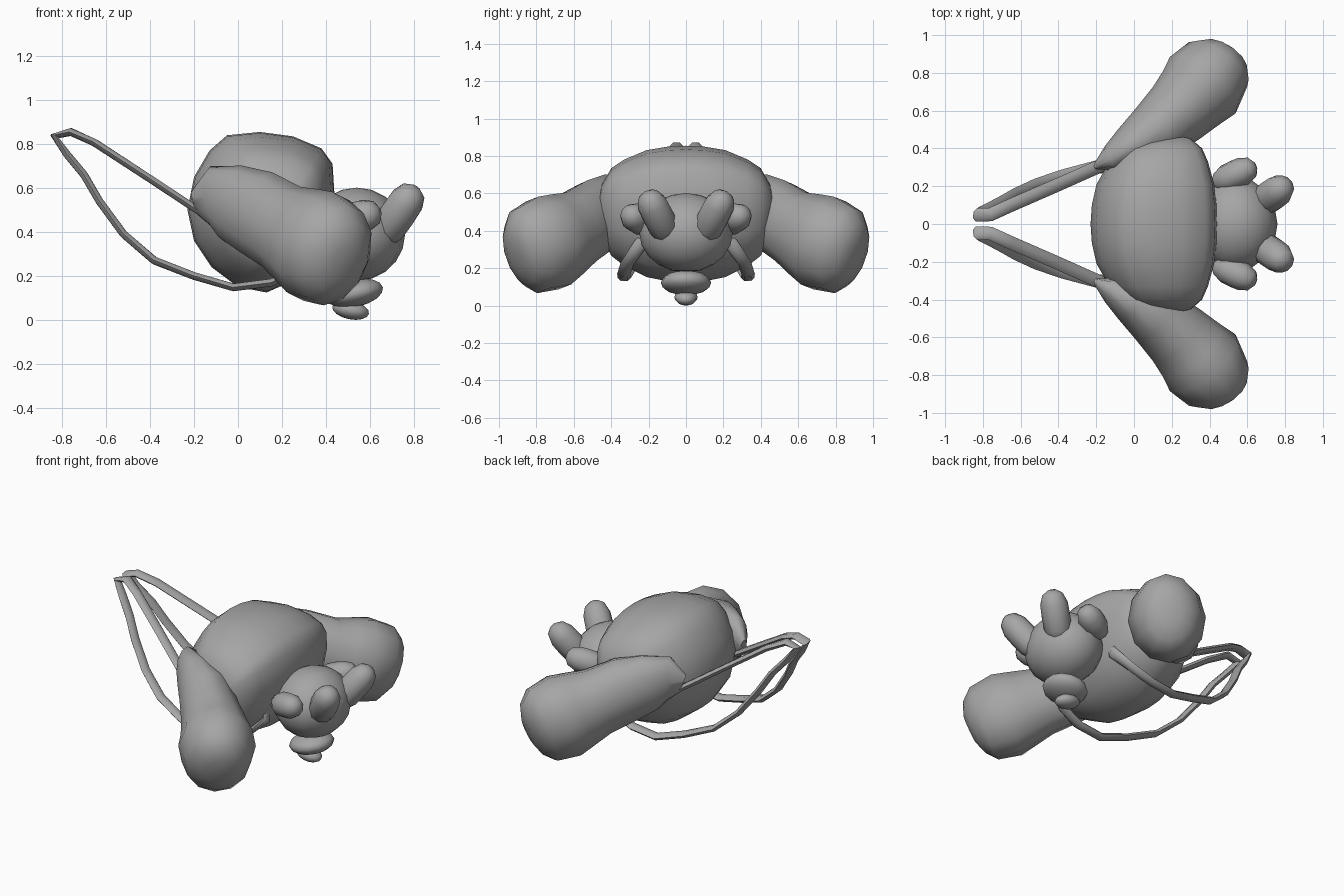
import bpy, bmesh, math
from mathutils import Vector, Matrix

if "Cube" in bpy.data.objects:
    bpy.data.objects.remove(bpy.data.objects["Cube"])

grey = bpy.data.materials.new("plain grey")
grey.diffuse_color = (0.38, 0.38, 0.38, 1)
grey.use_nodes = True
grey.node_tree.nodes["Principled BSDF"].inputs["Base Color"].default_value = grey.diffuse_color


def finish(name, bm, mirror=False, angle=60):
    bmesh.ops.recalc_face_normals(bm, faces=bm.faces[:])
    mesh = bpy.data.meshes.new(name)
    bm.to_mesh(mesh)
    bm.free()
    mesh.materials.append(grey)
    ob = bpy.data.objects.new(name, mesh)
    bpy.context.collection.objects.link(ob)
    bpy.ops.object.select_all(action='DESELECT')
    ob.select_set(True)
    bpy.context.view_layer.objects.active = ob
    bpy.ops.object.shade_smooth_by_angle(angle=math.radians(angle))
    if mirror:
        m = ob.modifiers.new("mirror", 'MIRROR')
        m.use_axis = (False, True, False)
        m.use_mirror_merge = False
    return ob


def loft(name, rings, **kw):
    """Skin a list of equal-length point rings and cap both ends."""
    bm = bmesh.new()
    vs = [[bm.verts.new(p) for p in ring] for ring in rings]
    n = len(vs[0])
    for a, b in zip(vs, vs[1:]):
        for i in range(n):
            j = (i + 1) % n
            bm.faces.new((a[i], a[j], b[j], b[i]))
    bm.faces.new(vs[0])
    bm.faces.new(vs[-1])
    return finish(name, bm, **kw)


def sweep(name, path, radii, side, sides, **kw):
    """Sweep an ellipse (sideways radius, other radius) along a path."""
    pts = [Vector(p) for p in path]
    side = Vector(side)
    rings = []
    for i, p in enumerate(pts):
        t = Vector((0, 0, 0))
        if i > 0:
            t += (p - pts[i - 1]).normalized()
        if i < len(pts) - 1:
            t += (pts[i + 1] - p).normalized()
        t.normalize()
        b = t.cross(side).normalized()
        n = b.cross(t).normalized()
        ra, rb = radii[i]
        rings.append([p + n * ra * math.cos(a) + b * rb * math.sin(a)
                      for a in (2 * math.pi * k / sides for k in range(sides))])
    return loft(name, rings, **kw)


def ellipsoid(name, centre, radii, tilt=0, seg=16, rows=10):
    bm = bmesh.new()
    bmesh.ops.create_uvsphere(bm, u_segments=seg, v_segments=rows, radius=1)
    bm.transform(Matrix.Translation(centre) @ Matrix.Rotation(tilt, 4, 'Y')
                 @ Matrix.Diagonal((*radii, 1)))
    return finish(name, bm)


def capsule(name, a, b, r):
    a, b = Vector(a), Vector(b)
    d = (b - a).normalized()
    path = [a - d * r, a - d * r * 0.7, a, (a + b) / 2, b, b + d * r * 0.68, b + d * r * 0.97]
    k = [0.3, 0.72, 1, 1.03, 1, 0.74, 0.3]
    return sweep(name, path, [(r * s, r * s) for s in k], (0, 1, 0), 10, mirror=True)


# Body: one side profile shrinking towards both flanks
profile = [(-0.05, 0.84), (0.1, 0.855), (0.25, 0.835), (0.38, 0.78), (0.43, 0.71),
           (0.44, 0.55), (0.40, 0.35), (0.3, 0.2), (0.13, 0.125), (0, 0.15),
           (-0.12, 0.24), (-0.2, 0.36), (-0.23, 0.5), (-0.2, 0.65), (-0.13, 0.77)]
half = [(0.1, 0.985), (0.21, 0.93), (0.33, 0.78), (0.4, 0.64), (0.45, 0.38), (0.465, 0.16)]
stations = [(-y, s) for y, s in reversed(half)] + [(0, 1)] + half
cx, cz = 0.22, 0.52
loft("body", [[(cx + (x - cx) * s, y, cz + (z - cz) * s) for x, z in profile]
              for y, s in stations])

# Front limbs: thin at the back, swelling to a blunt bulb
sweep("limb",
      [(-0.195, -0.31, 0.53), (-0.12, -0.346, 0.56), (-0.023, -0.398, 0.53),
       (0.10, -0.477, 0.48), (0.225, -0.588, 0.41), (0.30, -0.666, 0.37),
       (0.364, -0.735, 0.335), (0.445, -0.844, 0.295), (0.48, -0.892, 0.275),
       (0.495, -0.915, 0.265)],
      [(0.02, 0.06), (0.075, 0.14), (0.12, 0.18), (0.16, 0.205), (0.185, 0.21), (0.205, 0.24),
       (0.23, 0.262), (0.195, 0.24), (0.135, 0.175), (0.07, 0.09)],
      (0.64, 0.77, 0), 12, mirror=True)

# Trailing legs: flat bands looping back from the belly to the rump
leg = [(0.33, 0.17, 0.42), (0.375, 0.25, 0.32), (0.28, 0.315, 0.225), (0.15, 0.332, 0.17),
       (-0.02, 0.33, 0.148), (-0.2, 0.3, 0.2), (-0.38, 0.252, 0.27), (-0.52, 0.205, 0.39),
       (-0.63, 0.155, 0.54), (-0.7, 0.115, 0.66), (-0.775, 0.075, 0.75), (-0.835, 0.048, 0.835),
       (-0.76, 0.05, 0.855), (-0.65, 0.1, 0.805), (-0.42, 0.2, 0.655), (-0.2, 0.298, 0.51),
       (-0.14, 0.325, 0.47)]
sweep("trailing_leg", leg, [(0.036, 0.02)] * len(leg), (0, 1, 0), 6, mirror=True)

# Head with eye stalks and cheek knobs
ellipsoid("head", (0.54, 0, 0.39), (0.22, 0.25, 0.212))
capsule("eye_stalk", (0.685, 0.12, 0.42), (0.767, 0.18, 0.54), 0.082)
capsule("cheek_knob", (0.49, 0.24, 0.45), (0.578, 0.28, 0.475), 0.075)

# Mouth parts
ellipsoid("upper_lip", (0.53, 0, 0.122), (0.135, 0.135, 0.063), -0.2, 14, 8)
ellipsoid("lower_lip", (0.512, 0, 0.045), (0.085, 0.062, 0.042), 0.2, 12, 8)
